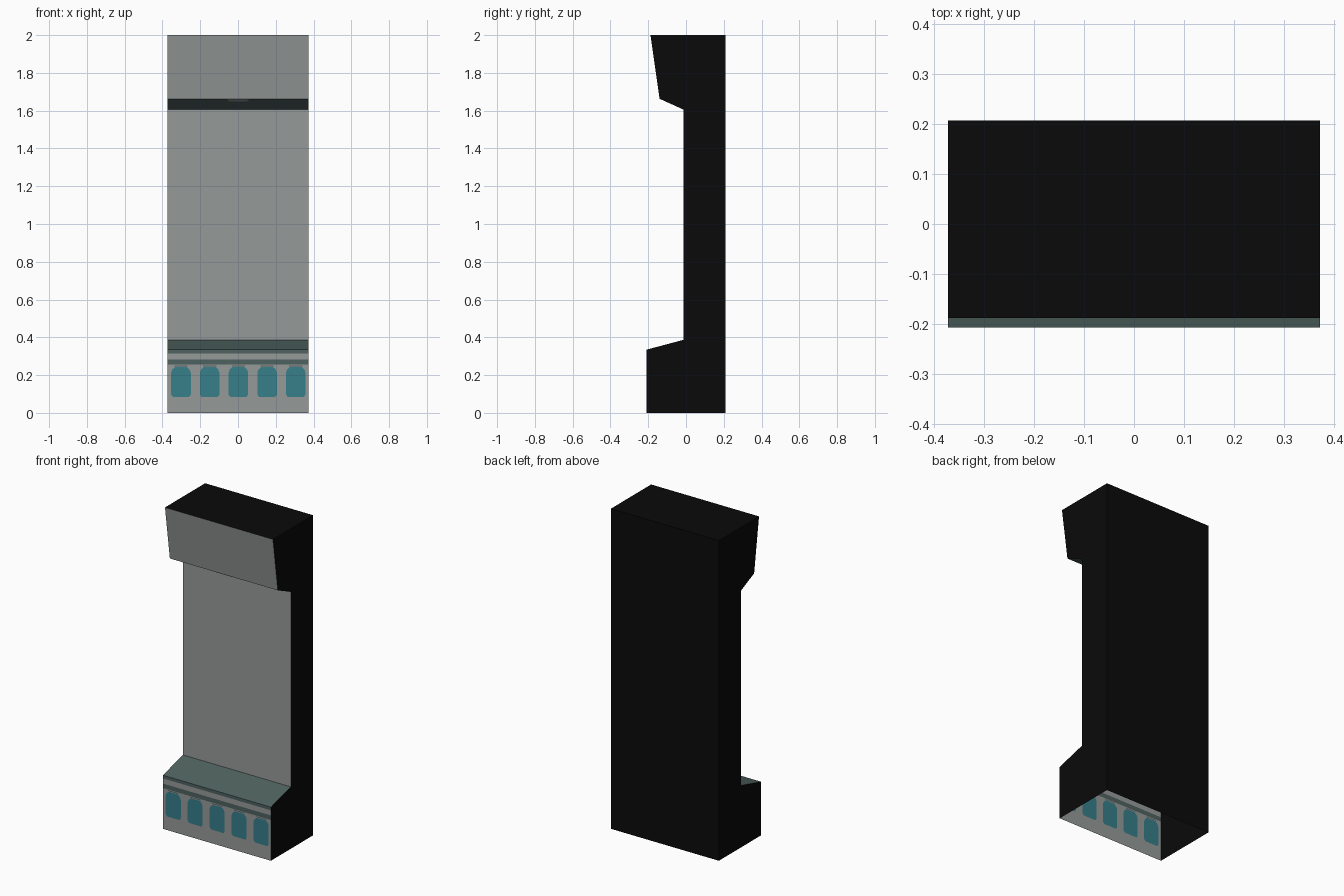
import bpy, bmesh
from mathutils import Vector

if "Cube" in bpy.data.objects:
    bpy.data.objects.remove(bpy.data.objects["Cube"])

W, D = 0.373, 0.208          # half width, half depth


def material(name, rgb):
    m = bpy.data.materials.new(name)
    m.diffuse_color = (*rgb, 1)
    m.use_nodes = True
    m.node_tree.nodes["Principled BSDF"].inputs["Base Color"].default_value = m.diffuse_color
    return m


GREY, GREEN, TEAL, BLACK = range(4)
mats = [material("warm grey", (0.30, 0.322, 0.315)),
        material("dark green grey", (0.078, 0.122, 0.115)),
        material("teal window", (0.038, 0.21, 0.255)),
        material("black", (0.003, 0.003, 0.003))]

bm = bmesh.new()


def face(points, mat):
    f = bm.faces.new([bm.verts.new(p) for p in points])
    f.material_index = mat


def strip(a, b, mat, x0=-W, x1=W):
    """Front-side band between two (y, z) profile points."""
    face([(x0, *a), (x1, *a), (x1, *b), (x0, *b)], mat)


# Side profile, as (y, z), with the colour of the strip that follows each point
profile = [((-D, 0.255), GREEN), ((-D, 0.283), GREY), ((-D, 0.315), GREEN),
           ((-D, 0.335), GREEN), ((-0.012, 0.387), GREY), ((-0.012, 1.605), GREEN),
           ((-0.14, 1.663), GREY), ((-0.188, 2.0), BLACK), ((D, 2.0), BLACK),
           ((D, 0.0), None)]
for (a, mat), (b, _) in zip(profile, profile[1:]):
    strip(a, b, mat)

# Black side walls (the underside stays open)
outline = [(-D, 0.0)] + [p for p, _ in profile]
face([(W, y, z) for y, z in outline[::-1]], BLACK)
face([(-W, y, z) for y, z in outline], BLACK)

# Base front: wall filled around round-shouldered windows and their lintels
window = [(-.052, .097), (-.043, .085), (.043, .085), (.052, .097),
          (.052, .212), (.046, .229), (.032, .242),
          (-.032, .242), (-.046, .229), (-.052, .212)]
lintel = [(-.035, .246), (.035, .246), (.035, .251), (-.035, .251)]
border = [(-W, 0), (W, 0), (W, .255), (-W, .255)]
edges = []


def loop(points, dx=0.0, mat=None):
    vs = [bm.verts.new((x + dx, -D, z)) for x, z in points]
    edges.extend(bm.edges.new((vs[i - 1], vs[i])) for i in range(len(vs)))
    if mat is not None:
        bm.faces.new(vs).material_index = mat


loop(border)
for i in range(-2, 3):
    cx = 0.002 + i * 0.152
    loop(window, cx, TEAL)
    loop(lintel, cx, GREEN)
filled = bmesh.ops.triangle_fill(bm, use_beauty=True, use_dissolve=False,
                                 edges=edges, normal=Vector((0, -1, 0)))
for f in filled["geom"]:
    if isinstance(f, bmesh.types.BMFace):
        f.material_index = GREY

# Make all faces look outward
bmesh.ops.remove_doubles(bm, verts=bm.verts, dist=1e-5)
bm.normal_update()
for f in bm.faces:
    c, n = f.calc_center_median(), f.normal
    if abs(n.x) > 0.9:
        wrong = n.x * c.x < 0
    elif f.material_index == BLACK:
        wrong = n.y + n.z < 0
    else:
        wrong = n.y > 0
    if wrong:
        f.normal_flip()

mesh = bpy.data.meshes.new("facade_block")
bm.to_mesh(mesh)
bm.free()
for m in mats:
    mesh.materials.append(m)
obj = bpy.data.objects.new("facade_block", mesh)
bpy.context.collection.objects.link(obj)

# Small pale plate under the overhang
bm = bmesh.new()
pts = [(-.06, -.138, 1.661), (.06, -.138, 1.661), (.045, -.108, 1.6475), (-.045, -.108, 1.6475)]
f = bm.faces.new([bm.verts.new(p) for p in pts])
bm.normal_update()
if f.normal.z > 0:
    f.normal_flip()
plate = bpy.data.meshes.new("overhang_plate")
bm.to_mesh(plate)
bm.free()
plate.materials.append(mats[GREY])
bpy.context.collection.objects.link(bpy.data.objects.new("overhang_plate", plate))
